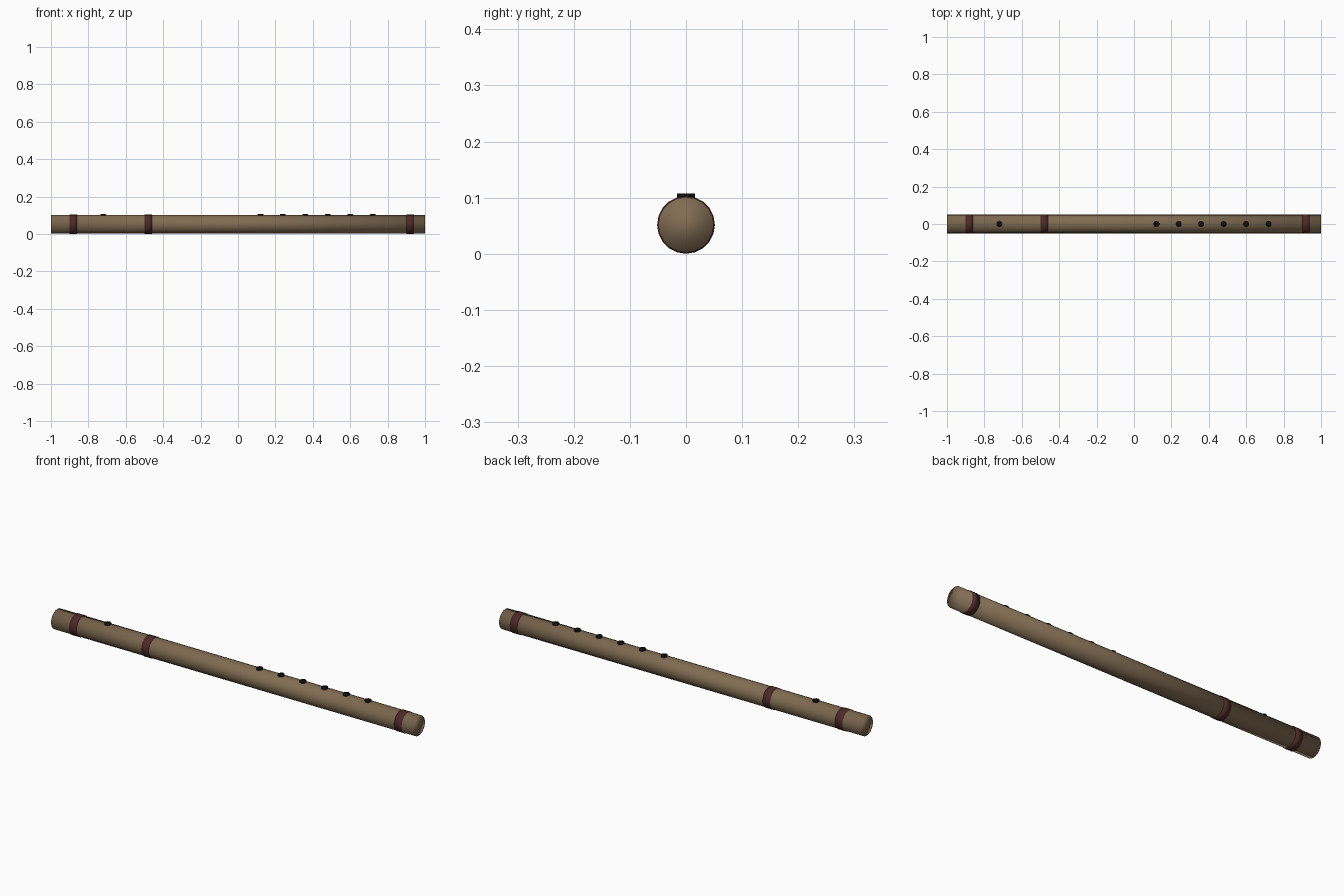
import bpy
from math import pi

cube = bpy.data.objects.get("Cube")
if cube:
    bpy.data.objects.remove(cube, do_unlink=True)


def material(name, rgb):
    mat = bpy.data.materials.new(name)
    mat.use_nodes = True
    mat.diffuse_color = (*rgb, 1)
    mat.node_tree.nodes["Principled BSDF"].inputs["Base Color"].default_value = (*rgb, 1)
    return mat


bamboo = material("bamboo_brown", (0.22, 0.15, 0.085))
binding = material("dark_maroon", (0.075, 0.022, 0.022))
black = material("hole_black", (0.004, 0.004, 0.004))

AXIS_Z = 0.0515  # height of the tube's centre line


def cylinder(name, mat, sides, radius, length, location, along_x=True):
    bpy.ops.mesh.primitive_cylinder_add(
        vertices=sides, radius=radius, depth=length, location=location,
        rotation=(0, pi / 2 if along_x else 0, 0))
    obj = bpy.context.object
    obj.name = name
    obj.data.materials.append(mat)
    # Smooth across the rims too, so the ends look softly rounded
    bpy.ops.object.shade_smooth()
    return obj


# Main tube
cylinder("flute_tube", bamboo, 20, 0.0495, 2.0, (0, 0, AXIS_Z))

# Wrapped bindings
for i, x in enumerate((-0.88, -0.48, 0.92)):
    cylinder(f"binding_{i + 1}", binding, 20, 0.0515, 0.04, (x, 0, AXIS_Z))

# Blow hole and six finger holes, as thin discs on top
cylinder("blow_hole", black, 10, 0.016, 0.009, (-0.72, 0, 0.1025), False)
for i in range(6):
    cylinder(f"finger_hole_{i + 1}", black, 10, 0.016, 0.009,
             (0.12 + 0.12 * i, 0, 0.1025), False)
